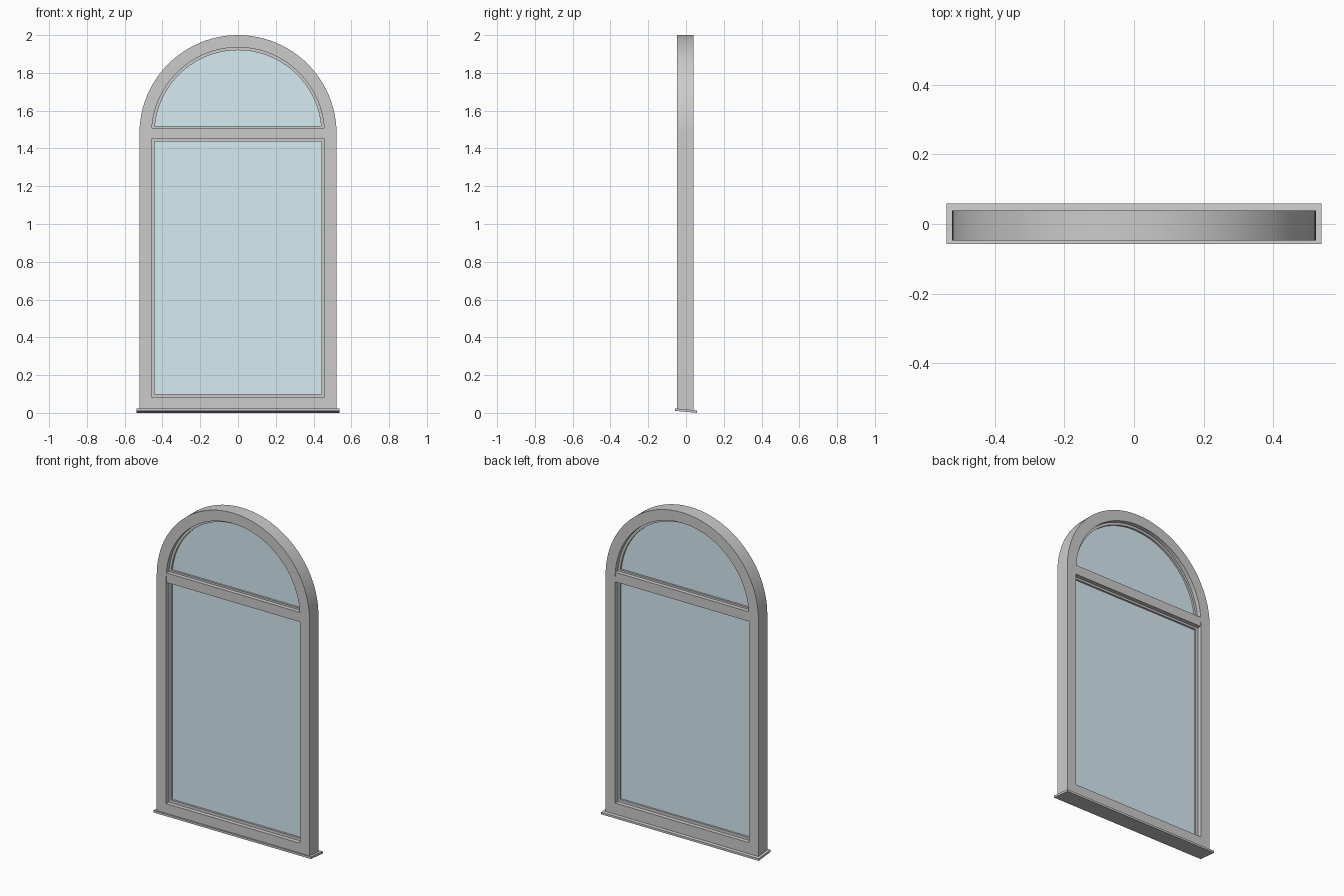
import bpy, bmesh, math

if "Cube" in bpy.data.objects:
    bpy.data.objects.remove(bpy.data.objects["Cube"])

SPRING = 1.478      # height where the arch begins
SEG = 48


def arched(half, bottom, spring=SPRING, radius=None):
    """Outline with straight sides and a round head."""
    radius = radius or half
    a0 = math.acos(min(1.0, half / radius))
    pts = [(-half, bottom), (half, bottom)]
    for i in range(SEG + 1):
        a = a0 + (math.pi - 2 * a0) * i / SEG
        pts.append((radius * math.cos(a), spring + radius * math.sin(a)))
    return pts


def fan(radius, bottom):
    """Arch segment cut off flat at the given height."""
    a0 = math.asin((bottom - SPRING) / radius)
    return [(radius * math.cos(a), SPRING + radius * math.sin(a))
            for a in (a0 + (math.pi - 2 * a0) * i / SEG for i in range(SEG + 1))]


def rect(half, z0, z1):
    return [(-half, z0), (half, z0), (half, z1), (-half, z1)]


def prism(name, outer, y0, y1, inner=None, mat=None):
    """Extrude an outline along y; with an inner outline it becomes a ring."""
    bm = bmesh.new()

    def loop(pts, y):
        return [bm.verts.new((x, y, z)) for x, z in pts]

    def skin(a, b):
        n = len(a)
        for i in range(n):
            j = (i + 1) % n
            bm.faces.new((a[i], a[j], b[j], b[i]))

    of, ob = loop(outer, y0), loop(outer, y1)
    skin(of, ob)
    if inner:
        nf, nb = loop(inner, y0), loop(inner, y1)
        skin(ob, nb)
        skin(nb, nf)
        skin(nf, of)
    else:
        bm.faces.new(of)
        bm.faces.new(ob)
    bmesh.ops.recalc_face_normals(bm, faces=bm.faces)
    me = bpy.data.meshes.new(name)
    bm.to_mesh(me)
    bm.free()
    ob_ = bpy.data.objects.new(name, me)
    bpy.context.collection.objects.link(ob_)
    if mat:
        me.materials.append(mat)
    bpy.context.view_layer.objects.active = ob_
    ob_.select_set(True)
    bpy.ops.object.shade_smooth_by_angle(angle=math.radians(30))
    ob_.select_set(False)
    return ob_


glass = bpy.data.materials.new("pale_glass")
glass.diffuse_color = (0.68, 0.83, 0.90, 1)
glass.use_nodes = True
glass.node_tree.nodes["Principled BSDF"].inputs["Base Color"].default_value = glass.diffuse_color

# Outer frame with round head
Y0, Y1 = -0.048, 0.039
prism("outer_frame", arched(0.522, 0.012), Y0, Y1, inner=arched(0.457, 0.083))

# Transom bar between the two lights
prism("transom", rect(0.459, 1.449, 1.508), Y0 + 0.001, Y1 - 0.001)

# Glazing beads and panes
B0, B1 = -0.022, 0.013
G0, G1 = -0.010, 0.001
prism("lower_bead", rect(0.459, 0.081, 1.451), B0, B1, inner=rect(0.442, 0.100, 1.436))
prism("lower_pane", rect(0.445, 0.097, 1.439), G0, G1, mat=glass)
prism("upper_bead", fan(0.459, 1.506), B0, B1, inner=fan(0.442, 1.519))
prism("upper_pane", fan(0.445, 1.516), G0, G1, mat=glass)

# Sill slab sloping down toward the back
sill = prism("sill", rect(0.538, 0.0, 0.013), -0.058, 0.059)
for v in sill.data.vertices:
    v.co.z += 0.011 * (0.059 - v.co.y) / 0.117
